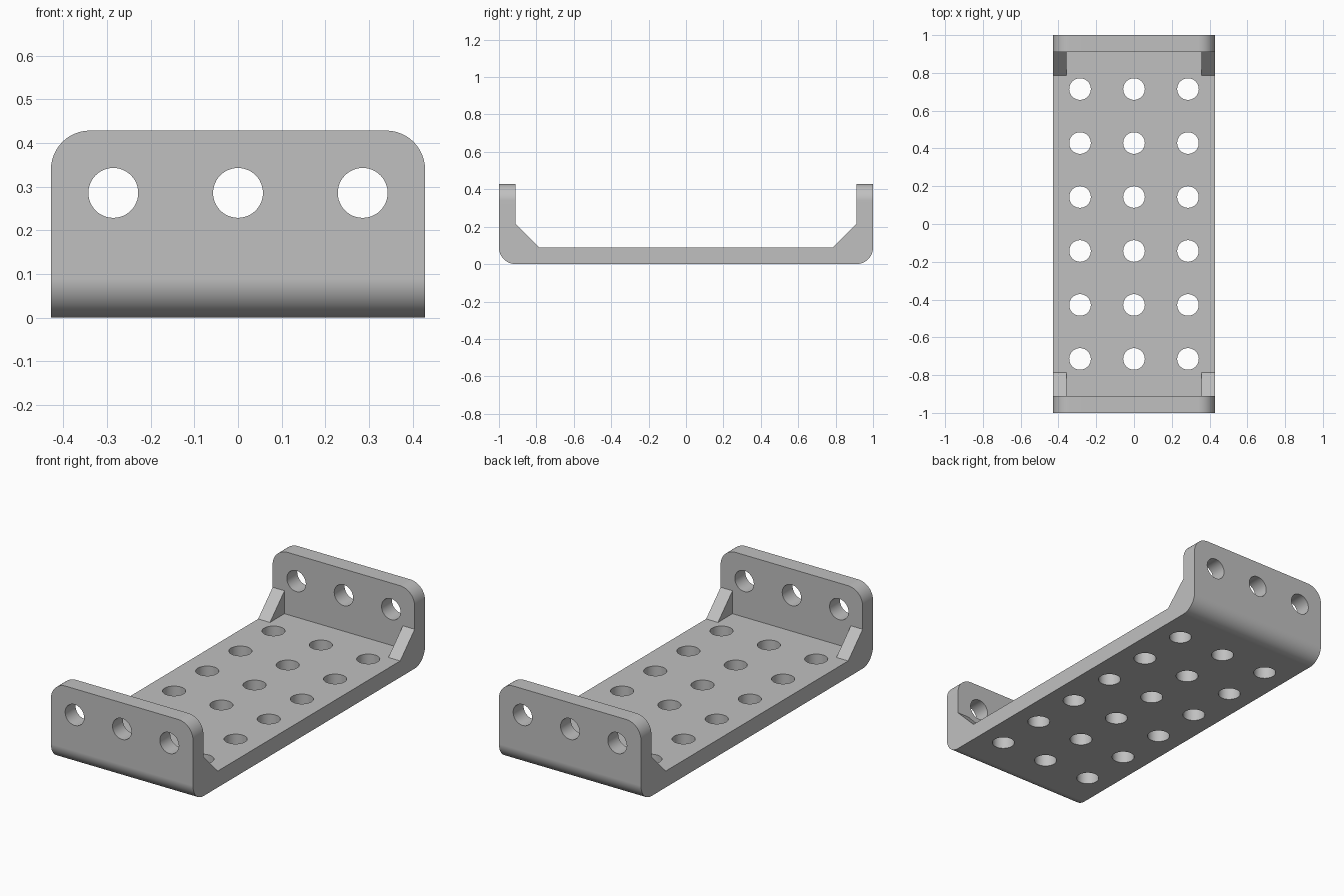
import bpy, bmesh
from math import radians, pi
from mathutils import Matrix, Vector

cube = bpy.data.objects.get("Cube")
if cube:
    bpy.data.objects.remove(cube, do_unlink=True)

MM = 1 / 28                # the bracket is 56 units long
HALF_W, HALF_L, HEIGHT = 12 * MM, 28 * MM, 12 * MM
THICK, PITCH, HOLE_R = 2.5 * MM, 8 * MM, 1.6 * MM
GUSSET_W, GUSSET = 2 * MM, 3.5 * MM

grey = bpy.data.materials.new("light_grey")
grey.use_nodes = True
colour = (0.53, 0.53, 0.53, 1)
grey.diffuse_color = colour
grey.node_tree.nodes["Principled BSDF"].inputs["Base Color"].default_value = colour


def make_object(name, bm):
    bmesh.ops.recalc_face_normals(bm, faces=bm.faces)
    mesh = bpy.data.meshes.new(name)
    bm.to_mesh(mesh)
    bm.free()
    mesh.materials.append(grey)
    obj = bpy.data.objects.new(name, mesh)
    bpy.context.collection.objects.link(obj)
    return obj


def extrude_profile(bm, points, x0, x1):
    """Extrude a (y, z) outline along x."""
    face = bm.faces.new([bm.verts.new((x0, y, z)) for y, z in points])
    result = bmesh.ops.extrude_face_region(bm, geom=[face])
    verts = [v for v in result["geom"] if isinstance(v, bmesh.types.BMVert)]
    bmesh.ops.translate(bm, verts=verts, vec=(x1 - x0, 0, 0))


def add_cylinder(bm, centre, depth, rotation=Matrix()):
    bmesh.ops.create_cone(bm, cap_ends=True, segments=48, radius1=HOLE_R, radius2=HOLE_R,
                          depth=depth, matrix=Matrix.Translation(centre) @ rotation)


def apply_modifier(obj, mod):
    bpy.ops.object.select_all(action='DESELECT')
    bpy.context.view_layer.objects.active = obj
    obj.select_set(True)
    bpy.ops.object.modifier_apply(modifier=mod.name)


def boolean(obj, tool, operation):
    mod = obj.modifiers.new(operation.lower(), 'BOOLEAN')
    mod.operation, mod.solver, mod.object = operation, 'EXACT', tool
    apply_modifier(obj, mod)
    bpy.data.objects.remove(tool, do_unlink=True)


# U-shaped plate with rounded outer bends and rounded flange corners
inner = HALF_L - THICK
half = [(HALF_L, 0), (HALF_L, HEIGHT), (inner, HEIGHT), (inner, THICK)]
bm = bmesh.new()
extrude_profile(bm, half + [(-y, z) for y, z in reversed(half)], -HALF_W, HALF_W)


def is_rounded(edge):
    a, b = (v.co for v in edge.verts)
    along_x = abs(a.x - b.x) > 0.1
    bend = along_x and max(a.z, b.z) < 0.01
    corner = not along_x and min(a.z, b.z) > HEIGHT - 0.01
    return bend or corner


bmesh.ops.bevel(bm, geom=[e for e in bm.edges if is_rounded(e)], offset=THICK,
                offset_type='OFFSET', segments=12, profile=0.5, affect='EDGES')
bracket = make_object("bracket", bm)

# Corner gussets, sunk slightly into the plate so they fuse with it
bm = bmesh.new()
sink = 0.5 * MM
for sx in (-1, 1):
    for sy in (-1, 1):
        outline = [(inner - GUSSET, THICK), (inner, THICK + GUSSET),
                   (inner + sink, THICK + GUSSET), (inner + sink, THICK - sink),
                   (inner - GUSSET, THICK - sink)]
        extrude_profile(bm, [(sy * y, z) for y, z in outline],
                        sx * (HALF_W - GUSSET_W), sx * HALF_W)
boolean(bracket, make_object("gussets", bm), 'UNION')

# Floor hole grid and one row of holes through both flanges
bm = bmesh.new()
for column in (-1, 0, 1):
    x = column * PITCH
    for row in range(6):
        add_cylinder(bm, Vector((x, (row - 2.5) * PITCH, THICK / 2)), THICK * 1.5)
    for sy in (-1, 1):
        add_cylinder(bm, Vector((x, sy * (HALF_L - THICK / 2), PITCH)), THICK * 1.5,
                     Matrix.Rotation(pi / 2, 4, 'X'))
boolean(bracket, make_object("hole_cutters", bm), 'DIFFERENCE')

# Smooth bends and hole walls, flat plates
bpy.ops.object.select_all(action='DESELECT')
bpy.context.view_layer.objects.active = bracket
bracket.select_set(True)
bpy.ops.object.shade_smooth_by_angle(angle=radians(30))
weighted = bracket.modifiers.new("weighted_normals", 'WEIGHTED_NORMAL')
weighted.keep_sharp = True
apply_modifier(bracket, weighted)
